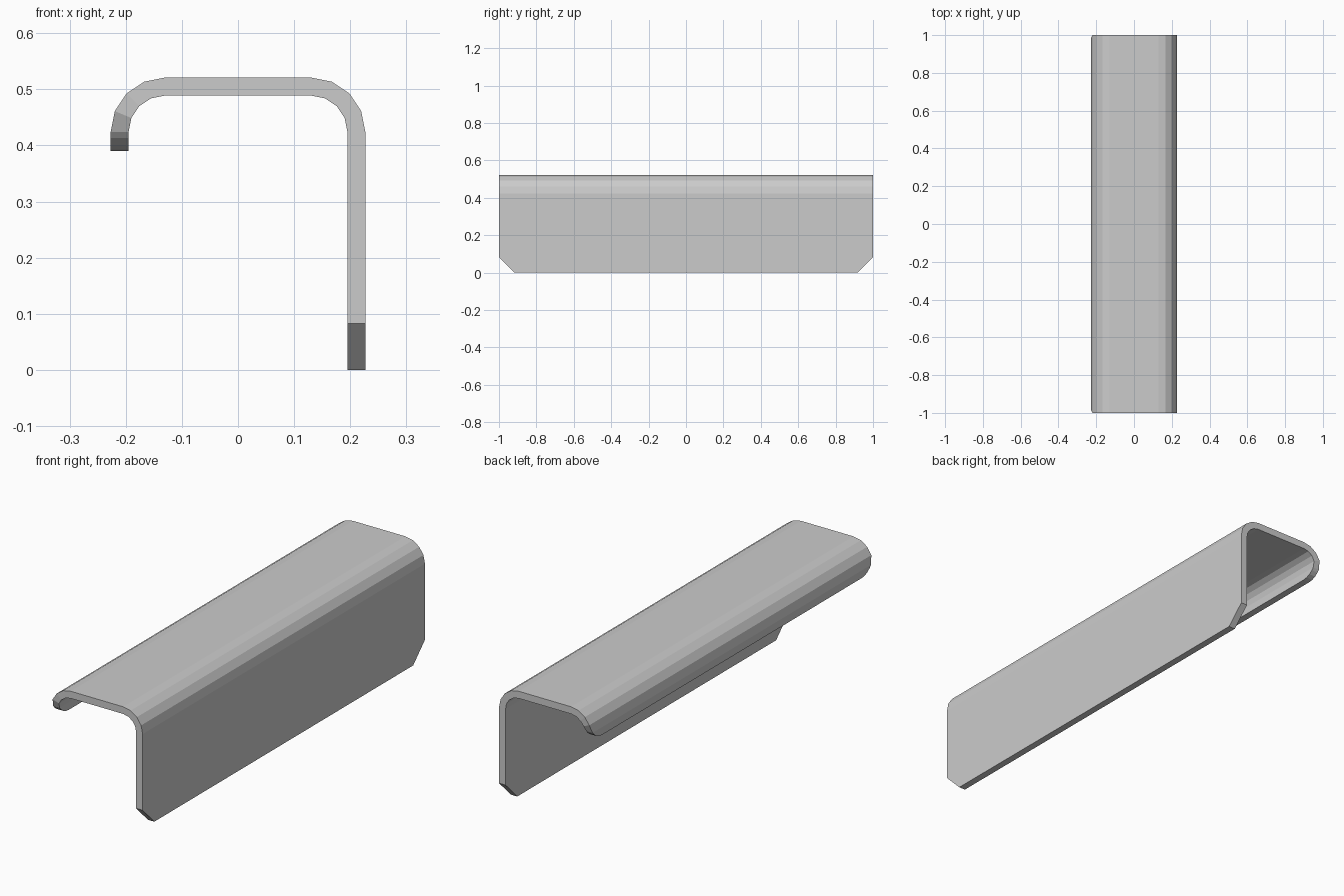
import bpy, bmesh
from math import sin, cos, pi, sqrt, radians

if "Cube" in bpy.data.objects:
    bpy.data.objects.remove(bpy.data.objects["Cube"])

X, TOP, T = 0.227, 0.521, 0.032     # half width, height, sheet thickness
R = 0.097                           # outer bend radius
CX, CZ = X - R, TOP - R             # bend centre
LIP, ROUND, CHAMFER = 0.39, 0.08, 0.083


def half_length(x, z):
    """Half extent in y: chamfered on the tall side, rounded on the lip."""
    if x > 0:
        return 1 - max(0, CHAMFER - z)
    d = max(0, LIP + ROUND - z)
    return 1 - ROUND + sqrt(max(0, ROUND**2 - d**2))


# Profile stations as (outer point, inner point)
stations = [((X, z), (X - T, z)) for z in (0, CHAMFER)]
for side in (0, pi / 2):
    cx = CX if side == 0 else -CX
    for i in range(5):
        a = side + i * pi / 8
        stations.append(tuple((cx + r * cos(a), CZ + r * sin(a)) for r in (R, R - T)))
for deg in (45, 30, 15, 0):
    z = LIP + ROUND * (1 - cos(radians(deg)))
    stations.append(((-X, z), (-X + T, z)))

# Skin the bent sheet along the profile
bm = bmesh.new()
rings = []
for outer, inner in stations:
    ring = []
    for (x, z), s in ((outer, -1), (outer, 1), (inner, 1), (inner, -1)):
        ring.append(bm.verts.new((x, s * half_length(x, z), z)))
    rings.append(ring)
for a, b in zip(rings, rings[1:]):
    for i in range(4):
        j = (i + 1) % 4
        bm.faces.new((a[i], a[j], b[j], b[i]))
bm.faces.new(rings[0])
bm.faces.new(rings[-1])
bmesh.ops.recalc_face_normals(bm, faces=bm.faces)

mesh = bpy.data.meshes.new("bent_sheet_pull")
bm.to_mesh(mesh)
bm.free()
bpy.context.collection.objects.link(bpy.data.objects.new("bent_sheet_pull", mesh))
